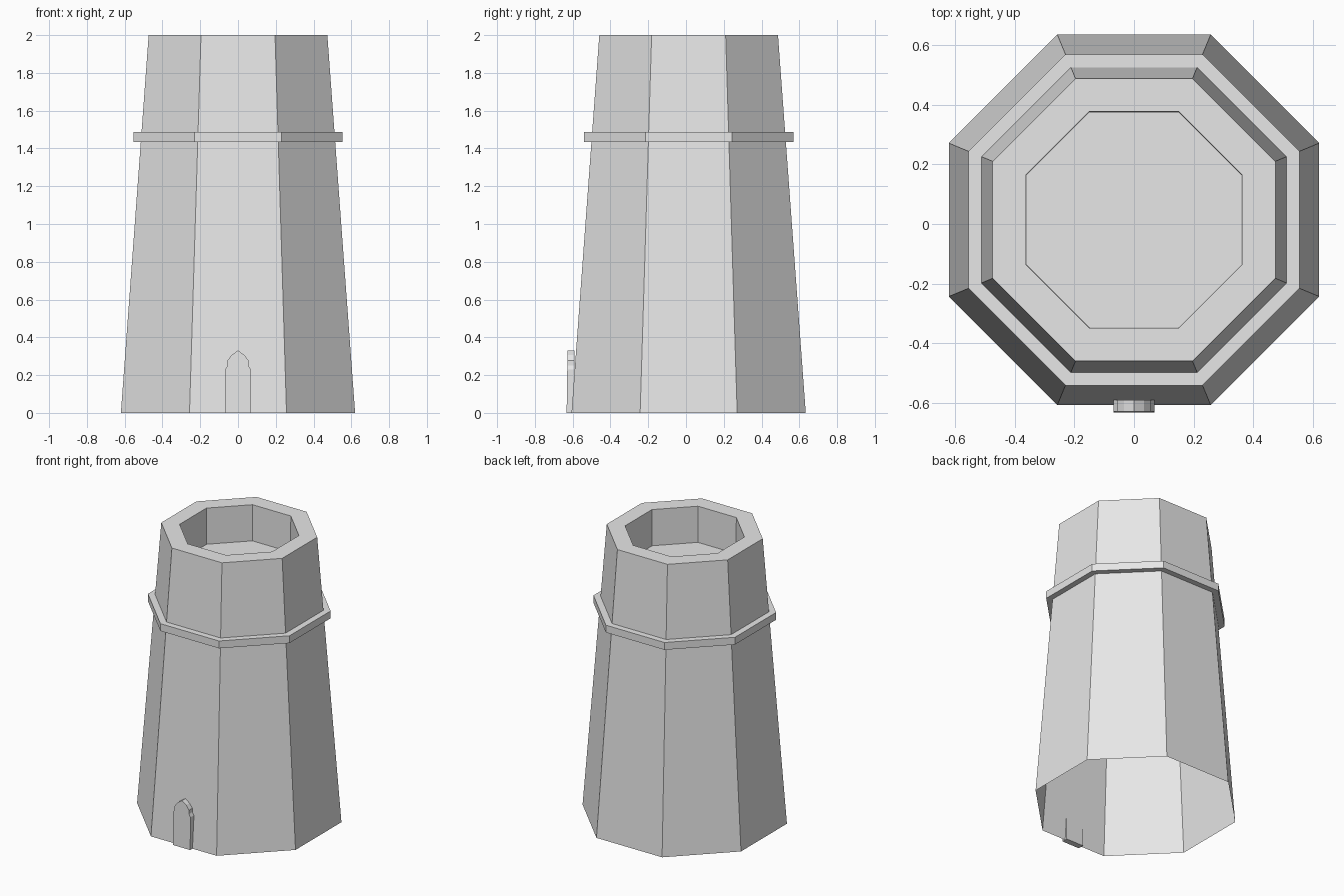
import bpy
import bmesh
import math

old = bpy.data.objects.get("Cube")
if old:
    bpy.data.objects.remove(old, do_unlink=True)

CENTRE_Y = 0.014
SIDES = 8

stone = bpy.data.materials.new("light grey stone")
stone.use_nodes = True
GREY = (0.8, 0.8, 0.8, 1)
stone.diffuse_color = GREY
stone.node_tree.nodes["Principled BSDF"].inputs["Base Color"].default_value = GREY


def finish(name, bm):
    mesh = bpy.data.meshes.new(name)
    bm.to_mesh(mesh)
    bm.free()
    mesh.materials.append(stone)
    obj = bpy.data.objects.new(name, mesh)
    bpy.context.collection.objects.link(obj)
    return obj


def octagon(bm, apothem, z):
    """Ring of vertices with a flat side towards each axis."""
    r = apothem / math.cos(math.pi / SIDES)
    angles = [(i + 0.5) * math.tau / SIDES for i in range(SIDES)]
    return [bm.verts.new((r * math.cos(a), CENTRE_Y + r * math.sin(a), z)) for a in angles]


def octagonal_shell(name, profile, closed=False, floor=False):
    """Sweep (apothem, height) points around the eight sides."""
    bm = bmesh.new()
    rings = [octagon(bm, a, z) for a, z in profile]
    pairs = list(zip(rings, rings[1:]))
    if closed:
        pairs.append((rings[-1], rings[0]))
    for low, high in pairs:
        for i in range(SIDES):
            j = (i + 1) % SIDES
            bm.faces.new((low[i], low[j], high[j], high[i]))
    if floor:
        bm.faces.new(rings[-1])
    return finish(name, bm)


# Tapered tower, open underneath, with a sunken platform behind the parapet
octagonal_shell("tower", [(0.62, 0), (0.473, 2), (0.362, 2), (0.36, 1.745)], floor=True)

# Projecting stone band
octagonal_shell("band", [(0.505, 1.435), (0.554, 1.435), (0.554, 1.487), (0.505, 1.487)],
                closed=True)

# Pointed door: half outline mirrored, then extruded
half = [(0.068, 0), (0.068, 0.23), (0.056, 0.25), (0.056, 0.277), (0.034, 0.307)]
outline = half + [(0, 0.33)] + [(-x, z) for x, z in reversed(half)]
bm = bmesh.new()
front = bm.faces.new([bm.verts.new((x, -0.632 + 0.015 * z, z)) for x, z in outline])
back = bmesh.ops.extrude_face_region(bm, geom=[front], use_keep_orig=True)
for v in [g for g in back["geom"] if isinstance(g, bmesh.types.BMVert)]:
    v.co.y = -0.59
bmesh.ops.recalc_face_normals(bm, faces=bm.faces)
finish("door", bm)
